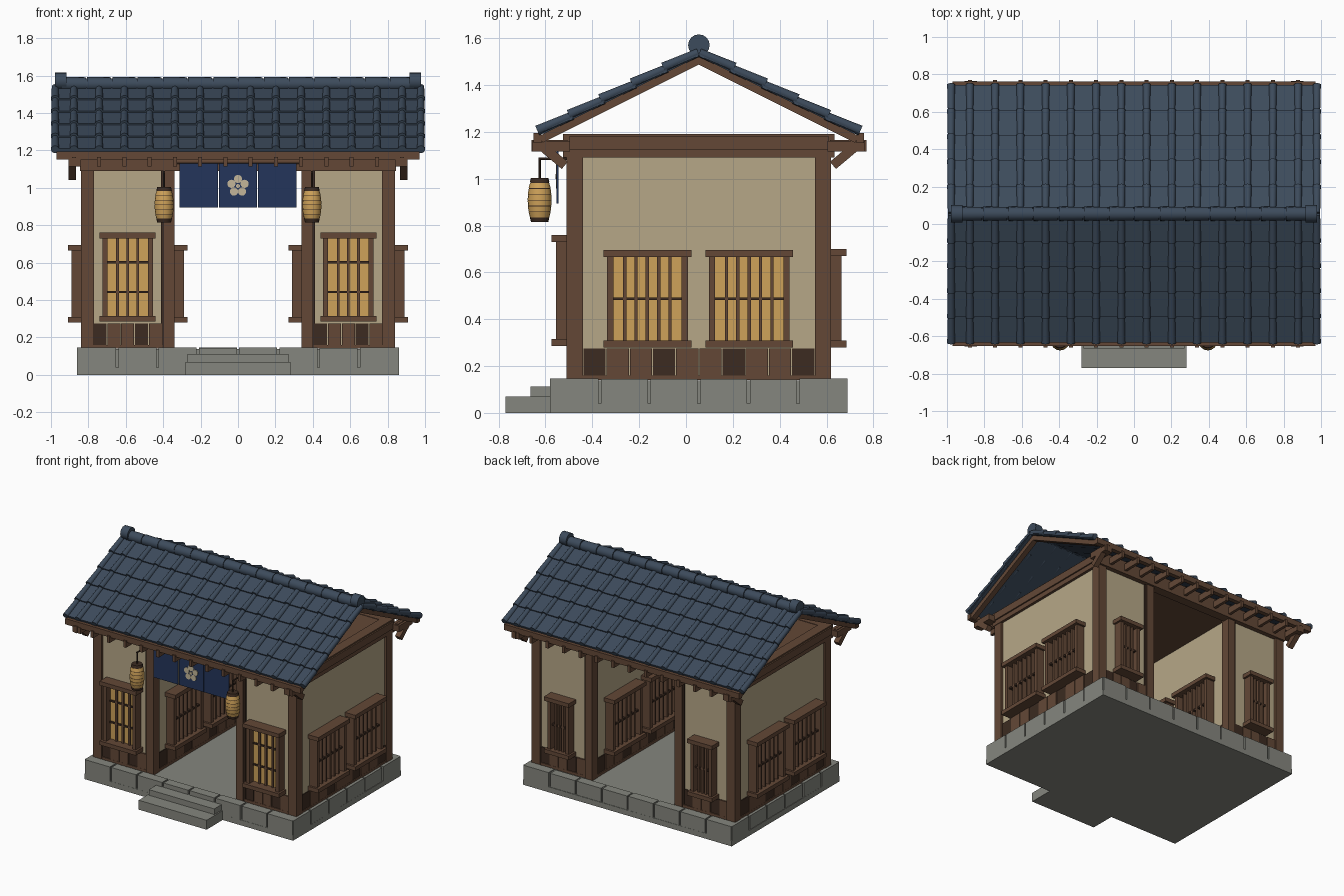
import bpy, bmesh, math, random
from mathutils import Matrix, Vector

random.seed(4)
if "Cube" in bpy.data.objects:
    bpy.data.objects.remove(bpy.data.objects["Cube"])

COLOURS = {
    "slate blue tile": (0.046, 0.070, 0.106),
    "timber": (0.125, 0.064, 0.037),
    "dark timber": (0.045, 0.024, 0.015),
    "plaster": (0.47, 0.39, 0.245),
    "stone": (0.235, 0.24, 0.21),
    "amber paper": (0.62, 0.36, 0.10),
    "navy cloth": (0.017, 0.036, 0.105),
    "pale emblem": (0.55, 0.47, 0.32),
}
MATS = {}
for label, rgb in COLOURS.items():
    m = bpy.data.materials.new(label)
    m.use_nodes = True
    m.diffuse_color = (*rgb, 1)
    bsdf = m.node_tree.nodes["Principled BSDF"]
    bsdf.inputs["Base Color"].default_value = (*rgb, 1)
    bsdf.inputs["Roughness"].default_value = 0.8
    MATS[label] = m


class Part:
    """Collects boxes and cylinders into one named object."""

    def __init__(self, name, *mats):
        self.name, self.mats, self.bm = name, mats, bmesh.new()

    def paint(self, verts, mat):
        for f in {f for v in verts for f in v.link_faces}:
            f.material_index = mat

    def box(self, x, y, z, mat=0, frame=Matrix()):
        """Box from three (low, high) ranges."""
        mid = Vector([(a + b) / 2 for a, b in (x, y, z)])
        size = [b - a for a, b in (x, y, z)]
        mtx = frame @ Matrix.Translation(mid) @ Matrix.Diagonal((*size, 1))
        self.paint(bmesh.ops.create_cube(self.bm, size=1, matrix=mtx)["verts"], mat)

    def rod(self, a, b, r1, r2=None, mat=0, sides=12, frame=Matrix()):
        """Cylinder or cone from point a to point b."""
        a, b = Vector(a), Vector(b)
        turn = (b - a).to_track_quat("Z", "Y").to_matrix().to_4x4()
        mtx = frame @ Matrix.Translation((a + b) / 2) @ turn
        made = bmesh.ops.create_cone(self.bm, cap_ends=True, segments=sides, radius1=r1,
                                     radius2=r1 if r2 is None else r2,
                                     depth=(b - a).length, matrix=mtx)
        self.paint(made["verts"], mat)

    def done(self, smooth=False):
        bmesh.ops.recalc_face_normals(self.bm, faces=self.bm.faces)
        mesh = bpy.data.meshes.new(self.name)
        self.bm.to_mesh(mesh)
        self.bm.free()
        for m in self.mats:
            mesh.materials.append(MATS[m])
        ob = bpy.data.objects.new(self.name, mesh)
        bpy.context.collection.objects.link(ob)
        if smooth:
            bpy.ops.object.select_all(action="DESELECT")
            ob.select_set(True)
            bpy.context.view_layer.objects.active = ob
            bpy.ops.object.shade_smooth_by_angle(angle=math.radians(50))


def facing(x, y, degrees):
    """Wall frame: local -y points out of the wall."""
    return Matrix.Translation((x, y, 0)) @ Matrix.Rotation(math.radians(degrees), 4, "Z")


MID = 0.055            # centre line of the building, along y
SIDES = (-1, 1)

# Stone platform with separate edge blocks
base = Part("stone_platform", "stone")
base.box((-0.86, 0.86), (-0.58, 0.69), (0, 0.04))
base.box((-0.845, 0.845), (-0.565, 0.675), (0.03, 0.138))
for frame, half, count in ((facing(0, -0.58, 0), 0.86, 8), (facing(0, 0.69, 180), 0.86, 8),
                           (facing(0.86, MID, 90), 0.635, 6), (facing(-0.86, MID, -90), 0.635, 6)):
    step = 2 * half / count
    for i in range(count):
        u = -half + i * step
        lip = 0.0 if i in (0, count - 1) else random.uniform(0, 0.004)
        base.box((u + 0.006, u + step - 0.006), (lip, 0.07), (0.04, 0.146 - lip), frame=frame)
base.done()

steps = Part("front_steps", "stone")
steps.box((-0.28, 0.28), (-0.77, -0.56), (0, 0.07))
steps.box((-0.27, 0.27), (-0.665, -0.56), (0.07, 0.112))
steps.done()

# Plastered rooms either side of the passage
walls = Part("plaster_walls", "plaster")
for s in SIDES:
    walls.box(sorted((s * 0.355, s * 0.825)), (-0.49, 0.60), (0.14, 1.12))
walls.done()

# Corner and passage posts
posts = Part("posts", "timber", "dark timber")
for s in SIDES:
    for y in (-0.51, 0.55):
        posts.box(sorted((s * 0.77, s * 0.84)), (y, y + 0.07), (0.14, 1.10))
        posts.box(sorted((s * 0.34, s * 0.40)), (y, y + 0.07), (0.14, 1.10))
        posts.box(sorted((s * 0.40, s * 0.412)), (y + 0.01, y + 0.06), (0.14, 1.10), 1)
posts.done()

# Head beams and ceiling
beams = Part("head_beams", "timber")
beams.box((-0.80, 0.80), (-0.48, 0.59), (1.10, 1.185))
for s in SIDES:
    beams.box(sorted((s * 0.77, s * 0.845)), (-0.525, 0.635), (1.09, 1.19))
    beams.box(sorted((s * 0.80, s * 0.855)), (-0.50, 0.61), (1.125, 1.18))
for y in (-0.525, 0.565):
    beams.box((-0.84, 0.84), (y, y + 0.07), (1.09, 1.188))
beams.done()

# Every outer and passage wall: frame and half length between posts
WALLS = []
for s in SIDES:
    WALLS += [(facing(s * 0.59, -0.49, 0), 0.185, "front"),
              (facing(s * 0.59, 0.60, 180), 0.185, "back"),
              (facing(s * 0.825, MID, s * 90), 0.495, "side"),
              (facing(s * 0.355, MID, -s * 90), 0.495, "side")]

# Plank skirting
planks = Part("plank_skirting", "timber", "dark timber")
for frame, half, kind in WALLS:
    planks.box((-half, half), (-0.012, 0), (0.14, 0.16), frame=frame)
    count = 5 if half < 0.3 else 10
    step = 2 * half / count
    for i in range(count):
        u = -half + i * step
        dark = i % 3 == 0
        planks.box((u + 0.002, u + step - 0.002), (-0.006 if dark else -0.011, 0),
                   (0.155, 0.275), int(dark), frame)
planks.done()

# Lattice windows
windows = Part("lattice_windows", "timber", "amber paper", "dark timber")


def window(frame, u, width, z0, z1, bars, rails, depth):
    half, inner = width / 2, width / 2 - 0.042
    for z in (z0, z1 - 0.03):
        windows.box((u - half, u + half), (-0.085, 0), (z, z + 0.03), 0, frame)
    for s in SIDES:
        windows.box(sorted((u + s * inner, u + s * (half - 0.015))), (-0.065, 0),
                    (z0 + 0.03, z1 - 0.03), 0, frame)
    windows.box((u - inner, u + inner), (-0.014, 0), (z0 + 0.03, z1 - 0.03), 1, frame)
    for i in range(bars):
        c = u - inner + (i + 1) * 2 * inner / (bars + 1)
        windows.box((c - 0.007, c + 0.007), (-depth, 0), (z0 + 0.03, z1 - 0.03), 0, frame)
    for i in range(rails):
        c = z0 + (i + 1) * (z1 - z0) / (rails + 1)
        windows.box((u - inner, u + inner), (-depth + 0.004, 0), (c - 0.006, c + 0.006), 2, frame)


for frame, half, kind in WALLS:
    if kind == "front":
        window(frame, 0, 0.30, 0.285, 0.76, 3, 2, 0.028)
    elif kind == "back":
        window(frame, 0, 0.205, 0.28, 0.70, 3, 1, 0.055)
    else:
        # the pair sits a little forward of the wall's middle
        forward = -1 if (frame.to_3x3() @ Vector((1, 0, 0))).y > 0 else 1
        for y in (-0.22, 0.215):
            window(frame, -forward * y, 0.375, 0.28, 0.695, 5, 1, 0.055)
windows.done()

# Roof frames: local x along the ridge, y down the slope, z out of the slope
RIDGE_Y, DROP = 0.055, math.atan(0.5)
SLOPES = []
for s in SIDES:
    c, d = math.cos(DROP), math.sin(DROP)
    SLOPES.append(Matrix(((1, 0, 0, 0), (0, s * c, s * d, RIDGE_Y),
                          (0, -d, c, 1.523), (0, 0, 0, 1))))

# Overlapping tile courses with round cover tiles
tiles = Part("roof_tiles", "slate blue tile")
COURSES, LENGTH, PITCH = 5, 0.752, 0.135
columns = [(i - 6.5) * PITCH for i in range(14)] + [-0.978, 0.978]
for slope in SLOPES:
    tiles.box((-0.99, 0.99), (0, LENGTH - 0.01), (0, 0.008), frame=slope)
    run = LENGTH / COURSES
    for i in range(COURSES):
        tilt = slope @ Matrix.Translation((0, i * run, 0.006)) @ Matrix.Rotation(0.06, 4, "X")
        tiles.box((-0.995, 0.995), (0, run + 0.004), (-0.004, 0.012), frame=tilt)
        for x in columns:
            tiles.rod((x, -0.004, 0.009), (x, run + 0.008, 0.009), 0.018, 0.022, sides=10, frame=tilt)
tiles.done(smooth=True)

# Ridge roll and its end caps
ridge = Part("ridge_roll", "slate blue tile")
for i in range(14):
    x = (i - 7) * PITCH
    ridge.rod((x + 0.003, RIDGE_Y, 1.555), (x + PITCH - 0.003, RIDGE_Y, 1.555), 0.038, 0.036, sides=16)
ridge.rod((-0.95, RIDGE_Y, 1.553), (0.95, RIDGE_Y, 1.553), 0.032, sides=16)
for s in SIDES:
    ridge.rod((s * 0.918, RIDGE_Y, 1.57), (s * 0.978, RIDGE_Y, 1.57), 0.046, sides=16)
ridge.done(smooth=True)

# Gable boards, eave boards, rafter ends and corner braces
eaves = Part("gable_and_eave_timber", "timber", "dark timber")
for s, slope in zip(SIDES, SLOPES):
    for e in SIDES:
        eaves.box(sorted((e * 0.925, e * 0.965)), (0, 0.762), (-0.032, 0), 0, slope)
        brace = Matrix.Translation((e * 0.885, RIDGE_Y + s * 0.63, 1.105)) @ \
            Matrix.Rotation(s * math.radians(40), 4, "X")
        eaves.box((-0.02, 0.02), (-0.075, 0.075), (-0.02, 0.02), 0, brace)
    eaves.box((-0.97, 0.97), sorted((RIDGE_Y + s * 0.672, RIDGE_Y + s * 0.706)), (1.152, 1.195))
    for x in columns[:14]:
        eaves.box((x - 0.011, x + 0.011), sorted((RIDGE_Y + s * 0.56, RIDGE_Y + s * 0.715)),
                  (1.115, 1.165))
    for e in SIDES:
        eaves.box(sorted((e * 0.84, e * 0.905)), sorted((RIDGE_Y + s * 0.55, RIDGE_Y + s * 0.71)),
                  (1.115, 1.16))
eaves.done()

# Door curtain on its rail, with a blossom
curtain = Part("door_curtain", "navy cloth", "timber", "pale emblem")
curtain.rod((-0.34, -0.54, 1.14), (0.34, -0.54, 1.14), 0.012, mat=1)
for x in (-0.21, 0, 0.21):
    curtain.box((x - 0.102, x + 0.102), (-0.552, -0.544), (0.895, 1.13))
for i in range(5):
    a = math.pi / 2 + i * math.tau / 5
    x, z = 0.037 * math.cos(a), 1.01 + 0.037 * math.sin(a)
    curtain.rod((x, -0.551, z), (x, -0.556, z), 0.022, mat=2, sides=14)
curtain.rod((0, -0.551, 1.01), (0, -0.558, 1.01), 0.011, mat=2)
curtain.done()

# Paper lanterns on hooks
for s, label in ((-1, "right"), (1, "left")):
    lamp = Part(label + "_lantern", "amber paper", "dark timber")
    x, y = s * 0.395, -0.625
    bulge = [0.041, 0.047, 0.05, 0.051, 0.05, 0.047, 0.041]
    for i in range(6):
        z = 0.835 + i * 0.025
        lamp.rod((x, y, z), (x, y, z + 0.022), bulge[i], bulge[i + 1], sides=16)
        lamp.rod((x, y, z + 0.022), (x, y, z + 0.025), bulge[i + 1] - 0.001, mat=1, sides=16)
    lamp.rod((x, y, 0.815), (x, y, 0.835), 0.037, 0.042, 1, 16)
    lamp.rod((x, y, 0.985), (x, y, 1.003), 0.042, 0.037, 1, 16)
    lamp.rod((x, y, 1.0), (x, y, 1.085), 0.005, mat=1, sides=6)
    lamp.rod((x, y - 0.004, 1.085), (x, -0.50, 1.085), 0.006, mat=1, sides=6)
    lamp.done(smooth=True)
